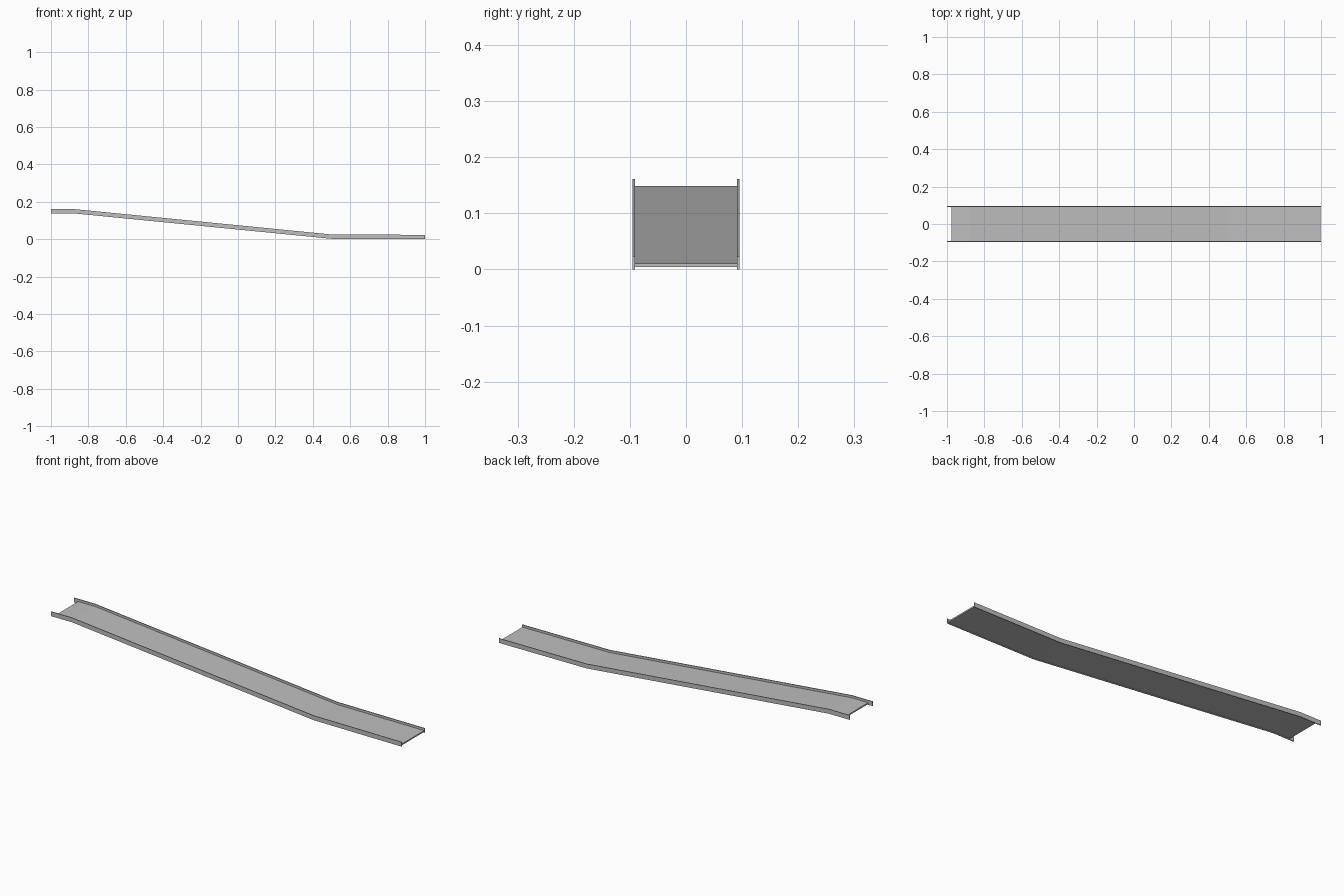
import bpy, bmesh

cube = bpy.data.objects.get("Cube")
if cube:
    bpy.data.objects.remove(cube)

GREY = (0.52, 0.52, 0.52, 1)
metal = bpy.data.materials.new("plain grey metal")
metal.use_nodes = True
metal.diffuse_color = GREY
metal.node_tree.nodes["Principled BSDF"].inputs["Base Color"].default_value = GREY


def strip(name, path, low, high, y0, y1):
    """Sweep a bent side profile (x, z path thickened from low to high) across y."""
    outline = [(x, z + low) for x, z in path] + [(x, z + high) for x, z in reversed(path)]
    bm = bmesh.new()
    face = bm.faces.new([bm.verts.new((x, y0, z)) for x, z in outline])
    new = bmesh.ops.extrude_face_region(bm, geom=[face])["geom"]
    verts = [v for v in new if isinstance(v, bmesh.types.BMVert)]
    bmesh.ops.translate(bm, vec=(0, y1 - y0, 0), verts=verts)
    bmesh.ops.recalc_face_normals(bm, faces=bm.faces[:])
    mesh = bpy.data.meshes.new(name)
    bm.to_mesh(mesh)
    bm.free()
    mesh.materials.append(metal)
    obj = bpy.data.objects.new(name, mesh)
    bpy.context.collection.objects.link(obj)
    return obj


# Bottom line of the chute: high landing, long slope, low run-out
rail_path = [(-1, 0.138), (-0.88, 0.138), (0.5, 0.002), (1, 0)]
bed_path = [(-0.975, 0.138)] + rail_path[1:3] + [(0.997, 0)]

# Sliding bed
strip("chute_bed", bed_path, 0.004, 0.011, -0.091, 0.091)

# Side rails
for side, name in ((1, "left_rail"), (-1, "right_rail")):
    strip(name, rail_path, 0, 0.023, side * 0.091, side * 0.095)
